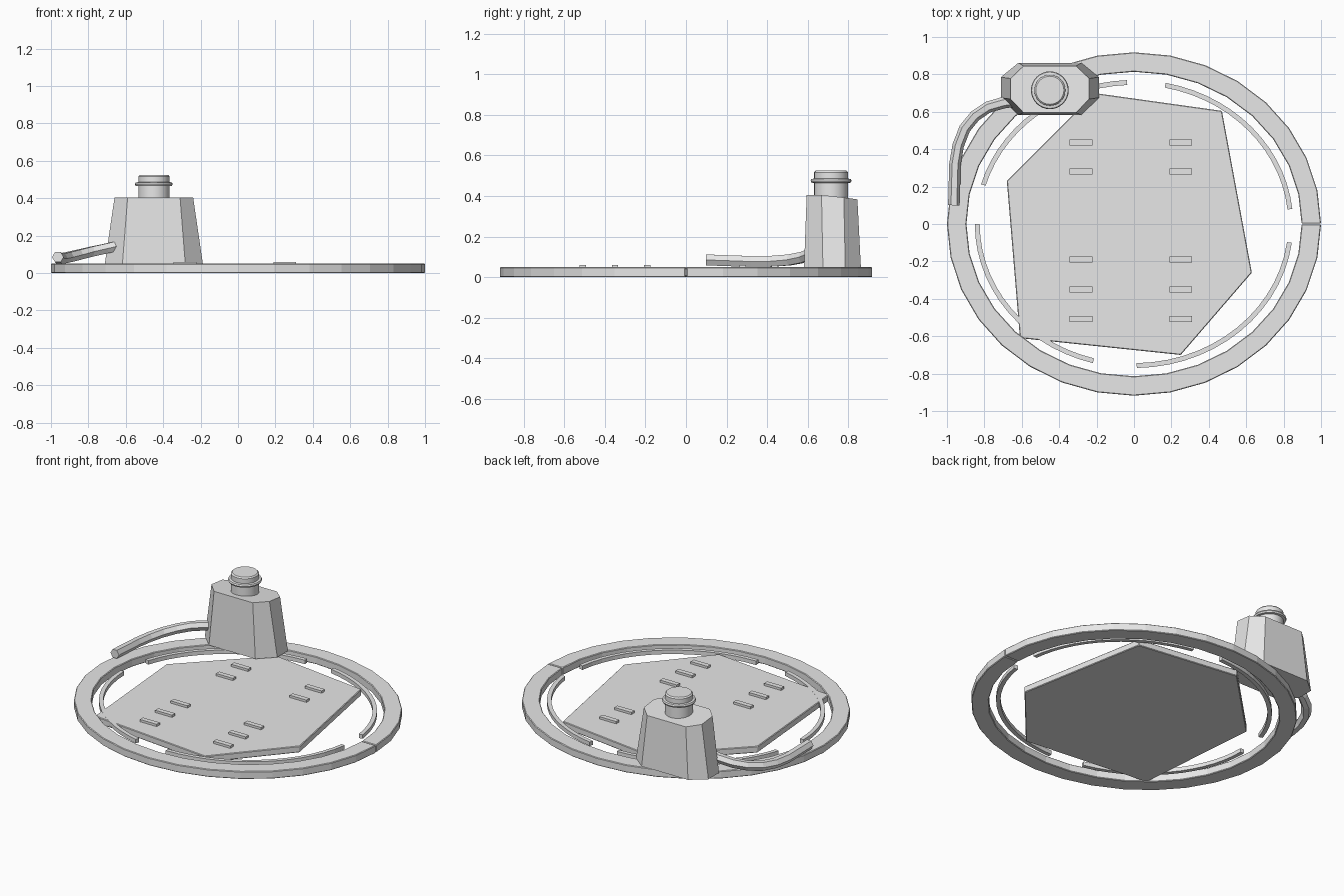
import bpy, bmesh, math

if "Cube" in bpy.data.objects:
    bpy.data.objects.remove(bpy.data.objects["Cube"])

grey = bpy.data.materials.new("plain_grey")
grey.diffuse_color = (0.8, 0.8, 0.8, 1)
grey.use_nodes = True
grey.node_tree.nodes["Principled BSDF"].inputs["Base Color"].default_value = grey.diffuse_color


def finish(bm, name, bevel=0, smooth=False):
    bmesh.ops.recalc_face_normals(bm, faces=bm.faces)
    me = bpy.data.meshes.new(name)
    bm.to_mesh(me)
    bm.free()
    me.materials.append(grey)
    ob = bpy.data.objects.new(name, me)
    bpy.context.collection.objects.link(ob)
    if bevel:
        m = ob.modifiers.new("edge", 'BEVEL')
        m.width, m.segments = bevel, 1
        m.limit_method, m.angle_limit = 'ANGLE', math.radians(40)
    if smooth:
        bpy.context.view_layer.objects.active = ob
        ob.select_set(True)
        bpy.ops.object.shade_smooth_by_angle(angle=math.radians(35))
        ob.select_set(False)
    return ob


def loft(name, loops, bevel=0, close=False, smooth=False):
    """Skin a list of equal-length vertex loops; cap the ends unless closed."""
    bm = bmesh.new()
    rows = [[bm.verts.new(p) for p in lp] for lp in loops]
    n = len(rows[0])
    for r, s in zip(rows, rows[1:]):
        for i in range(n):
            j = (i + 1) % n
            bm.faces.new((r[i], r[j], s[j], s[i]))
    bm.faces.new(rows[0])
    bm.faces.new(rows[-1])
    return finish(bm, name, bevel, smooth)


def oval_strip(name, a, b, w, z0, z1, start, end, n, bevel=0):
    """Rectangular strip following an oval between two angles (degrees)."""
    loops = []
    for i in range(n + 1):
        t = math.radians(start + (end - start) * i / n)
        c, s = math.cos(t), math.sin(t)
        inn, out = ((a - w) * c, (b - w) * s), ((a + w) * c, (b + w) * s)
        loops.append([(*inn, z0), (*out, z0), (*out, z1), (*inn, z1)])
    return loft(name, loops, bevel)


# Outer oval ring with a fine split on its right side
oval_strip("outer_ring", 0.948, 0.866, 0.052, 0, 0.05, 0.15, 359.85, 32, 0.004)

# Thin broken inner ring
for k, (s, e) in enumerate([(6, 78.5), (92.5, 164), (180, 255), (271, 352.5)]):
    oval_strip(f"inner_arc_{k + 1}", 0.838, 0.757, 0.013, 0.02, 0.046, s, e, 14)

# Six-sided centre plate
hexagon = [(-0.21, 0.70), (-0.68, 0.23), (-0.61, -0.61),
           (0.25, -0.70), (0.63, -0.26), (0.47, 0.605)]
loft("centre_plate", [[(x, y, z) for x, y in hexagon] for z in (0.003, 0.045)], 0.004)

# Raised bars on the plate, in two columns
for i, x in enumerate((-0.283, 0.25)):
    for j, y in enumerate((0.437, 0.28, -0.19, -0.35, -0.508)):
        rect = [(x + u * 0.061, y + v * 0.016)
                for u, v in ((-1, -1), (1, -1), (1, 1), (-1, 1))]
        loft(f"bar_{i + 1}_{j + 1}", [[(p, q, z) for p, q in rect] for z in (0.035, 0.06)])


# Tapered housing with cut corners and a top that falls to the rear
def housing_loop(hx, cx, y0, ya, yb, y1, zf):
    half = [(cx, y0), (hx, ya), (hx, yb), (cx, y1)]
    pts = half + [(-x, y) for x, y in reversed(half)]
    return [(x - 0.45, y, zf(y)) for x, y in pts]


loft("housing", [
    housing_loop(0.262, 0.168, 0.582, 0.675, 0.785, 0.862, lambda y: 0.05),
    housing_loop(0.21, 0.14, 0.595, 0.668, 0.778, 0.845,
                 lambda y: 0.405 - max(0, y - 0.69) * 0.14)])

# Round plug with a collar
profile = [(0.083, 0.36), (0.083, 0.464), (0.097, 0.466), (0.101, 0.475),
           (0.097, 0.484), (0.083, 0.486), (0.083, 0.517), (0.075, 0.525)]
loft("plug", [[(-0.45 + r * math.cos(k * math.tau / 32),
                0.715 + r * math.sin(k * math.tau / 32), z) for k in range(32)]
              for r, z in profile], smooth=True)

# Six-sided cable bending from the housing down to the ring
path = [(-0.62, 0.66, 0.15), (-0.70, 0.648, 0.132), (-0.78, 0.625, 0.115),
        (-0.85, 0.578, 0.098), (-0.905, 0.51, 0.085), (-0.94, 0.42, 0.078),
        (-0.957, 0.32, 0.077), (-0.96, 0.21, 0.081), (-0.963, 0.10, 0.085)]
loops = []
for i, (x, y, z) in enumerate(path):
    p, q = path[max(i - 1, 0)], path[min(i + 1, len(path) - 1)]
    d = math.hypot(q[0] - p[0], q[1] - p[1])
    sx, sy = (q[1] - p[1]) / d, -(q[0] - p[0]) / d
    loops.append([(x + sx * 0.031 * math.cos(k * math.tau / 6),
                   y + sy * 0.031 * math.cos(k * math.tau / 6),
                   z + 0.031 * math.sin(k * math.tau / 6)) for k in range(6)])
loft("cable", loops)
